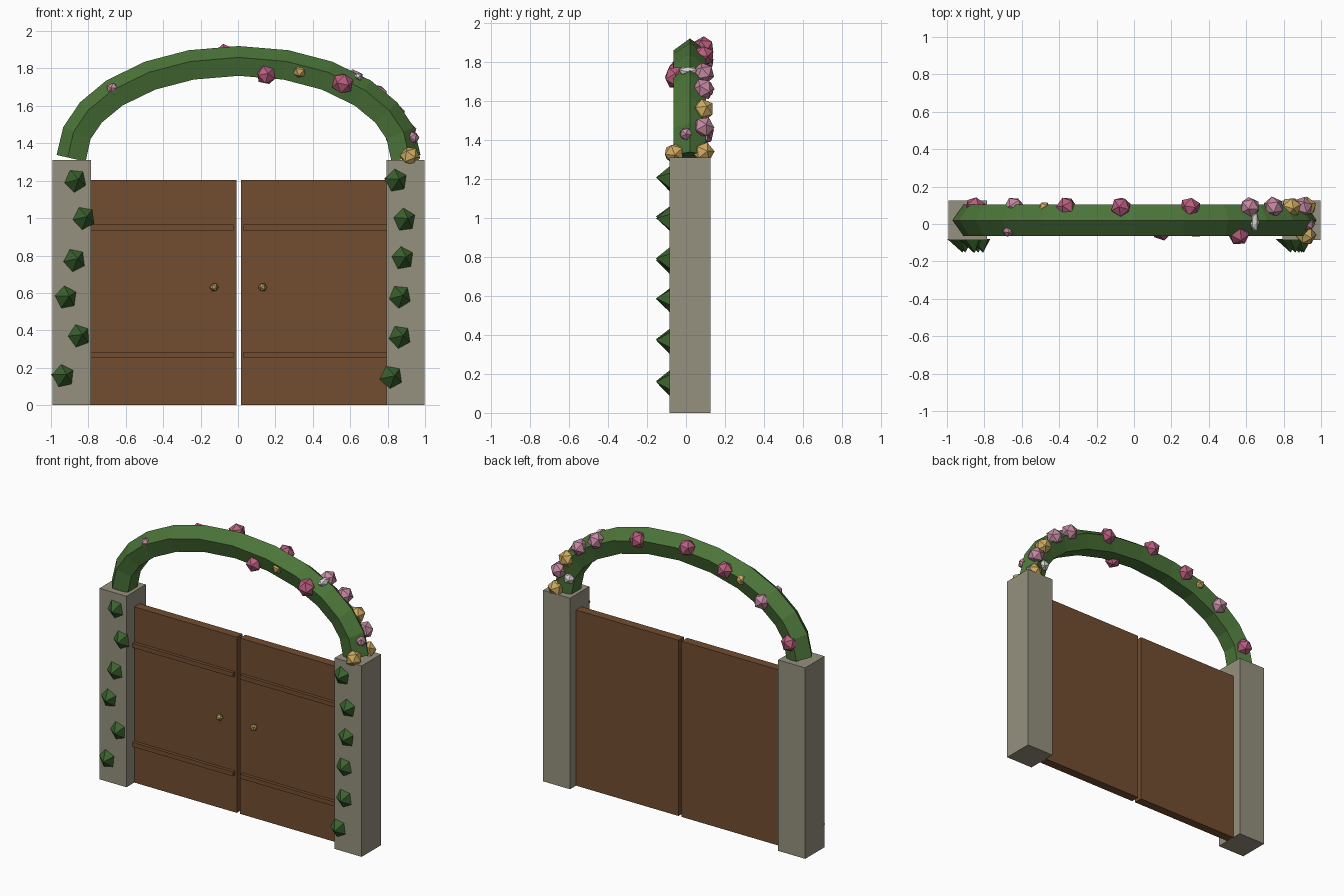
import bpy
import bmesh
import math
import random
from mathutils import Vector, Matrix

random.seed(4)
old = bpy.data.objects.get("Cube")
if old:
    bpy.data.objects.remove(old, do_unlink=True)


def material(name, rgb):
    mat = bpy.data.materials.new(name)
    mat.use_nodes = True
    mat.diffuse_color = (*rgb, 1)
    mat.node_tree.nodes["Principled BSDF"].inputs["Base Color"].default_value = (*rgb, 1)
    return mat


STONE = material("grey stone", (0.30, 0.28, 0.21))
WOOD = material("brown wood", (0.17, 0.075, 0.03))
VINE = material("vine green", (0.07, 0.175, 0.04))
LEAF = material("leaf green", (0.042, 0.122, 0.027))
ROSE = material("rose", (0.48, 0.11, 0.21))
PINK = material("pale pink", (0.56, 0.25, 0.36))
GOLD = material("golden yellow", (0.61, 0.40, 0.12))
WHITE = material("white petal", (0.68, 0.66, 0.65))
BRASS = material("brass", (0.46, 0.32, 0.09))


def finish(name, bm, mat):
    bmesh.ops.recalc_face_normals(bm, faces=bm.faces)
    mesh = bpy.data.meshes.new(name)
    bm.to_mesh(mesh)
    bm.free()
    mesh.materials.append(mat)
    obj = bpy.data.objects.new(name, mesh)
    bpy.context.collection.objects.link(obj)
    return obj


def box(name, low, high, mat):
    low, high = Vector(low), Vector(high)
    bm = bmesh.new()
    place = Matrix.Translation((low + high) / 2) @ Matrix.Diagonal((*(high - low), 1))
    bmesh.ops.create_cube(bm, size=1, matrix=place)
    return finish(name, bm, mat)


def blob(name, centre, radius, mat, scale=(1, 1, 1), spin=None):
    """Faceted ball used for blossoms and handles."""
    bm = bmesh.new()
    if spin is None:
        spin = [random.uniform(0, math.tau) for _ in range(3)]
    turn = Matrix.Identity(4)
    for angle, axis in zip(spin, "XYZ"):
        turn = turn @ Matrix.Rotation(angle, 4, axis)
    place = Matrix.Translation(centre) @ turn @ Matrix.Diagonal((*scale, 1))
    bmesh.ops.create_icosphere(bm, subdivisions=1, radius=radius, matrix=place)
    return finish(name, bm, mat)


# Pillars, door leaves, rails and knobs
for side, label in ((-1, "right"), (1, "left")):
    def span(a, b):
        return sorted((side * a + 0.003, side * b + 0.003))

    x0, x1 = span(0.79, 0.995)
    box(label + "_pillar", (x0, -0.085, 0), (x1, 0.125, 1.31), STONE)
    x0, x1 = span(0.012, 0.79)
    box(label + "_door", (x0, 0, 0), (x1, 0.06, 1.205), WOOD)
    x0, x1 = span(0.027, 0.79)
    for place, z in (("lower", 0.27), ("upper", 0.95)):
        box(f"{label}_{place}_rail", (x0, -0.022, z - 0.015), (x1, 0.005, z + 0.015), WOOD)
    blob(label + "_knob", (side * 0.13 + 0.002, -0.018, 0.63), 0.024, BRASS)

# Arch: five-sided tube swept along a half ellipse
half = [0, 15, 28, 42, 58, 73.5]
angles = half + [90] + [180 - a for a in reversed(half)]
path = [Vector((0.887 * math.cos(math.radians(a)) + 0.003, 0.02,
                1.318 + 0.514 * math.sin(math.radians(a)))) for a in angles]
bm = bmesh.new()
rings = []
for i, p in enumerate(path):
    before = (p - path[i - 1]).normalized() if i else Vector()
    after = (path[i + 1] - p).normalized() if i + 1 < len(path) else Vector()
    tangent = (before + after).normalized()
    outward = Vector((tangent.z, 0, -tangent.x))
    ring = []
    for k in range(5):
        t = math.tau * k / 5
        ring.append(bm.verts.new(p + 0.088 * (outward * math.cos(t)
                                              + Vector((0, math.sin(t), 0)))))
    rings.append(ring)
for a, b in zip(rings, rings[1:]):
    for k in range(5):
        n = (k + 1) % 5
        bm.faces.new((a[k], a[n], b[n], b[k]))
bm.faces.new(rings[0])
bm.faces.new(rings[-1])
finish("vine_arch", bm, VINE)

# Leaves climbing the pillar fronts: lopsided five-sided cones
leaf_spots = {
    "right": ((-0.87, 1.2), (-0.825, 1), (-0.875, 0.775),
              (-0.92, 0.575), (-0.85, 0.37), (-0.935, 0.155)),
    "left": ((0.845, 1.2), (0.89, 0.99), (0.88, 0.785),
             (0.865, 0.58), (0.865, 0.365), (0.82, 0.15)),
}
for label, spots in leaf_spots.items():
    for number, (x, z) in enumerate(spots, 1):
        bm = bmesh.new()
        turn = random.uniform(-0.25, 0.25)
        base = []
        for k in range(5):
            t = turn + math.tau * k / 5 + math.pi
            base.append(bm.verts.new((x + 0.064 * math.cos(t), -0.08,
                                      z + 0.068 * math.sin(t))))
        tip = bm.verts.new((x + 0.018, -0.153, z + 0.008))
        for k in range(5):
            bm.faces.new((base[k], base[(k + 1) % 5], tip))
        bm.faces.new(base)
        finish(f"{label}_leaf_{number}", bm, LEAF)

# Blossoms along the back of the arch
back_row = (
    (-0.85, 1.43, ROSE), (-0.64, 1.66, PINK), (-0.36, 1.8, ROSE),
    (-0.07, 1.875, ROSE), (0.3, 1.83, ROSE), (0.62, 1.74, PINK),
    (0.745, 1.66, PINK), (0.84, 1.555, GOLD), (0.9, 1.465, PINK),
    (0.92, 1.335, GOLD),
)
for number, (x, z, mat) in enumerate(back_row, 1):
    blob(f"back_blossom_{number}", (x, 0.09, z), 0.057, mat)

# Blossoms on the front and outer edge
front_row = (
    (0.15, -0.035, 1.765, 0.055, ROSE), (0.33, -0.035, 1.785, 0.04, GOLD),
    (0.56, -0.055, 1.72, 0.06, ROSE), (-0.67, -0.035, 1.69, 0.035, PINK),
    (0.935, 0, 1.43, 0.035, PINK), (0.92, -0.06, 1.33, 0.055, GOLD),
    (-0.48, 0.085, 1.76, 0.035, GOLD), (0.83, 0.08, 1.42, 0.04, WHITE),
)
for number, (x, y, z, radius, mat) in enumerate(front_row, 1):
    blob(f"front_blossom_{number}", (x, y, z), radius, mat)
blob("white_blossom", (0.645, 0.01, 1.755), 0.055, WHITE, (0.5, 1, 0.4), (0, 0.6, 0))
